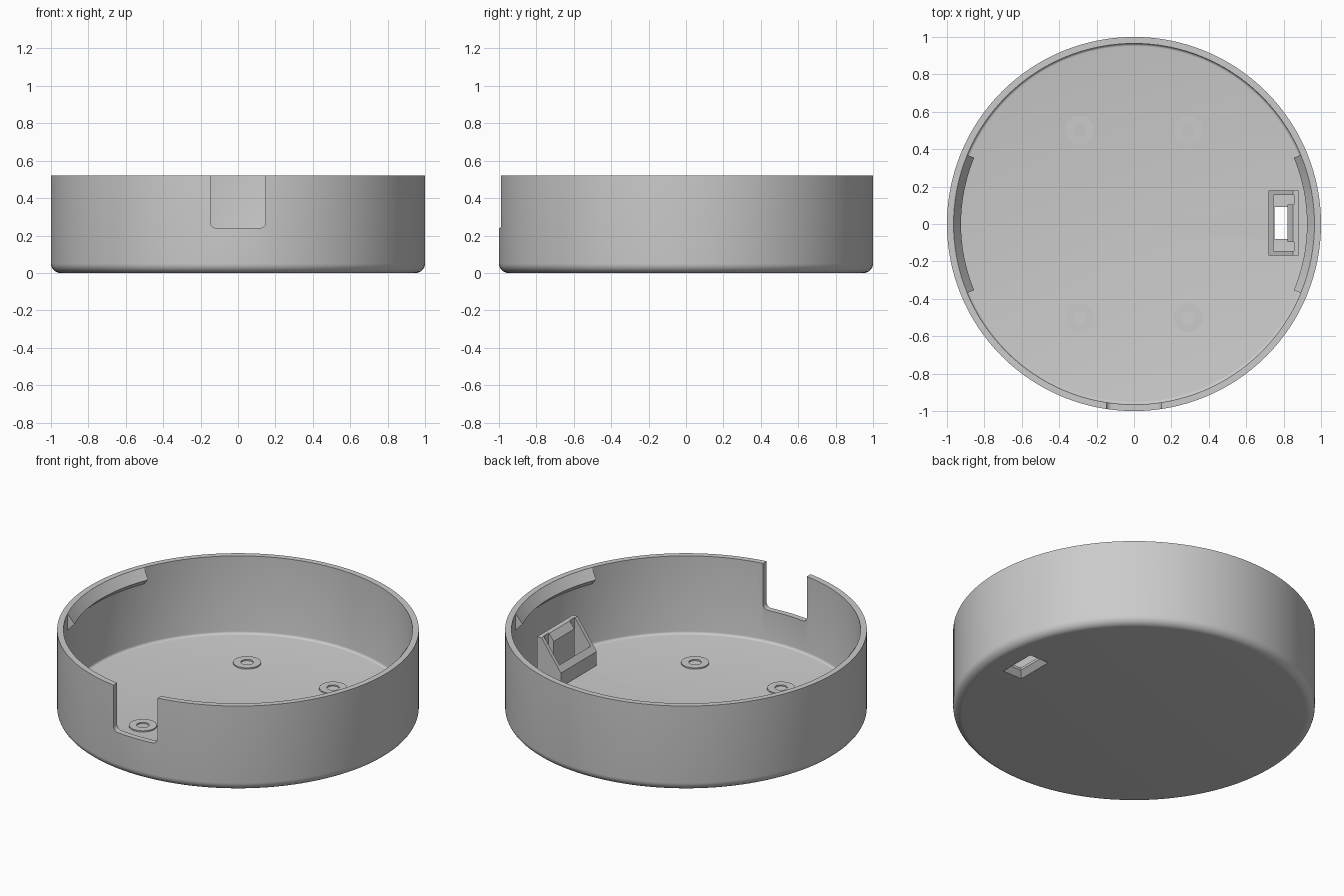
import bpy, bmesh
from math import sin, cos, pi, radians

if "Cube" in bpy.data.objects:
    bpy.data.objects.remove(bpy.data.objects["Cube"], do_unlink=True)

grey = bpy.data.materials.new("plain grey")
grey.use_nodes = True
colour = (0.6, 0.6, 0.6, 1)
grey.diffuse_color = colour
grey.node_tree.nodes["Principled BSDF"].inputs["Base Color"].default_value = colour

HEIGHT, FLOOR, INNER = 0.52, 0.045, 0.965


def loft(name, rings, closed=False):
    """Skin a row of equal rings; cap the ends unless the row is closed."""
    bm = bmesh.new()
    rows = [[bm.verts.new(p) for p in ring] for ring in rings]
    n = len(rows[0])
    for a, b in zip(rows, rows[1:] + rows[:1] if closed else rows[1:]):
        for i in range(n):
            j = (i + 1) % n
            bm.faces.new((a[i], a[j], b[j], b[i]))
    if not closed:
        bm.faces.new(rows[0])
        bm.faces.new(rows[-1])
    bmesh.ops.remove_doubles(bm, verts=bm.verts, dist=1e-5)
    bmesh.ops.recalc_face_normals(bm, faces=bm.faces)
    mesh = bpy.data.meshes.new(name)
    bm.to_mesh(mesh)
    bm.free()
    mesh.materials.append(grey)
    obj = bpy.data.objects.new(name, mesh)
    bpy.context.collection.objects.link(obj)
    return obj


def lathe(name, profile, start=0, sweep=2 * pi, steps=128, centre=(0, 0)):
    """Turn a closed (radius, z) profile about a vertical axis."""
    full = sweep > 6.28
    angles = [start + sweep * i / steps for i in range(steps if full else steps + 1)]
    rings = [[(centre[0] + r * cos(a), centre[1] + r * sin(a), z) for r, z in profile]
             for a in angles]
    return loft(name, rings, full)


def rect(cx, cy, hx, hy, z):
    return [(cx + sx * hx, cy + sy * hy, z)
            for sx, sy in ((-1, -1), (1, -1), (1, 1), (-1, 1))]


def arc(cx, cz, r, a0, a1, n=8):
    return [(cx + r * cos(radians(a0 + (a1 - a0) * i / n)),
             cz + r * sin(radians(a0 + (a1 - a0) * i / n))) for i in range(n + 1)]


def activate(obj):
    bpy.ops.object.select_all(action='DESELECT')
    obj.select_set(True)
    bpy.context.view_layer.objects.active = obj


def cut(obj, cutter):
    mod = obj.modifiers.new("cut", 'BOOLEAN')
    mod.operation, mod.solver, mod.object = 'DIFFERENCE', 'EXACT', cutter
    activate(obj)
    bpy.ops.object.modifier_apply(modifier=mod.name)
    bpy.data.objects.remove(cutter, do_unlink=True)


def smooth(obj):
    activate(obj)
    bpy.ops.object.shade_smooth_by_angle(angle=radians(30))


# Round open shell with filleted bottom, inside and out
shell_profile = ([(0, 0)] + arc(0.95, 0.05, 0.05, -90, 0)
                 + [(1, HEIGHT), (INNER, HEIGHT)]
                 + arc(INNER - 0.015, FLOOR + 0.015, 0.015, 0, -90, 4) + [(0, FLOOR)])
shell = lathe("round_shell", shell_profile)

# Cable notch in the front wall
notch = [(-0.148, 0.7)] + arc(-0.118, 0.27, 0.03, 180, 270) \
    + arc(0.118, 0.27, 0.03, 270, 360) + [(0.148, 0.7)]
cut(shell, loft("notch_cutter", [[(x, y, z) for x, z in notch] for y in (-1.2, -0.7)]))

# Window through the floor, flared underneath
WX, WY = 0.785, 0.005
cut(shell, loft("window_cutter", [rect(WX, WY, 0.075, 0.125, -0.01),
                                  rect(WX, WY, 0.035, 0.085, 0.03),
                                  rect(WX, WY, 0.035, 0.085, 0.1)]))
smooth(shell)

# Snap ridges under the rim on both sides
ridge = [(INNER, HEIGHT - 0.001), (0.925, 0.46), (INNER, 0.42), (0.98, 0.47)]
for side, middle in (("left", 0), ("right", pi)):
    smooth(lathe("snap_ridge_" + side, ridge, middle - radians(22.5), radians(45), 24))

# Four low screw bosses
boss = [(0.035, FLOOR - 0.01), (0.077, FLOOR - 0.01),
        (0.077, FLOOR + 0.008), (0.035, FLOOR + 0.008)]
for x in (-0.29, 0.29):
    for y in (-0.502, 0.502):
        smooth(lathe("screw_boss", boss, steps=32, centre=(x, y)))

# Sloped holder around the window, hollowed with a tab on its back wall
side = [(0.72, 0.035), (0.88, 0.035), (0.88, 0.31), (0.85, 0.31), (0.72, 0.13)]
holder = loft("sloped_holder", [[(x, WY + y, z) for x, z in side] for y in (-0.173, 0.173)])
pocket = [(0.745, -0.15), (0.855, -0.15), (0.855, -0.1), (0.82, -0.1),
          (0.82, 0.1), (0.855, 0.1), (0.855, 0.15), (0.745, 0.15)]
cut(holder, loft("pocket_cutter", [[(x, WY + y, z) for x, y in pocket] for z in (0, 0.5)]))
